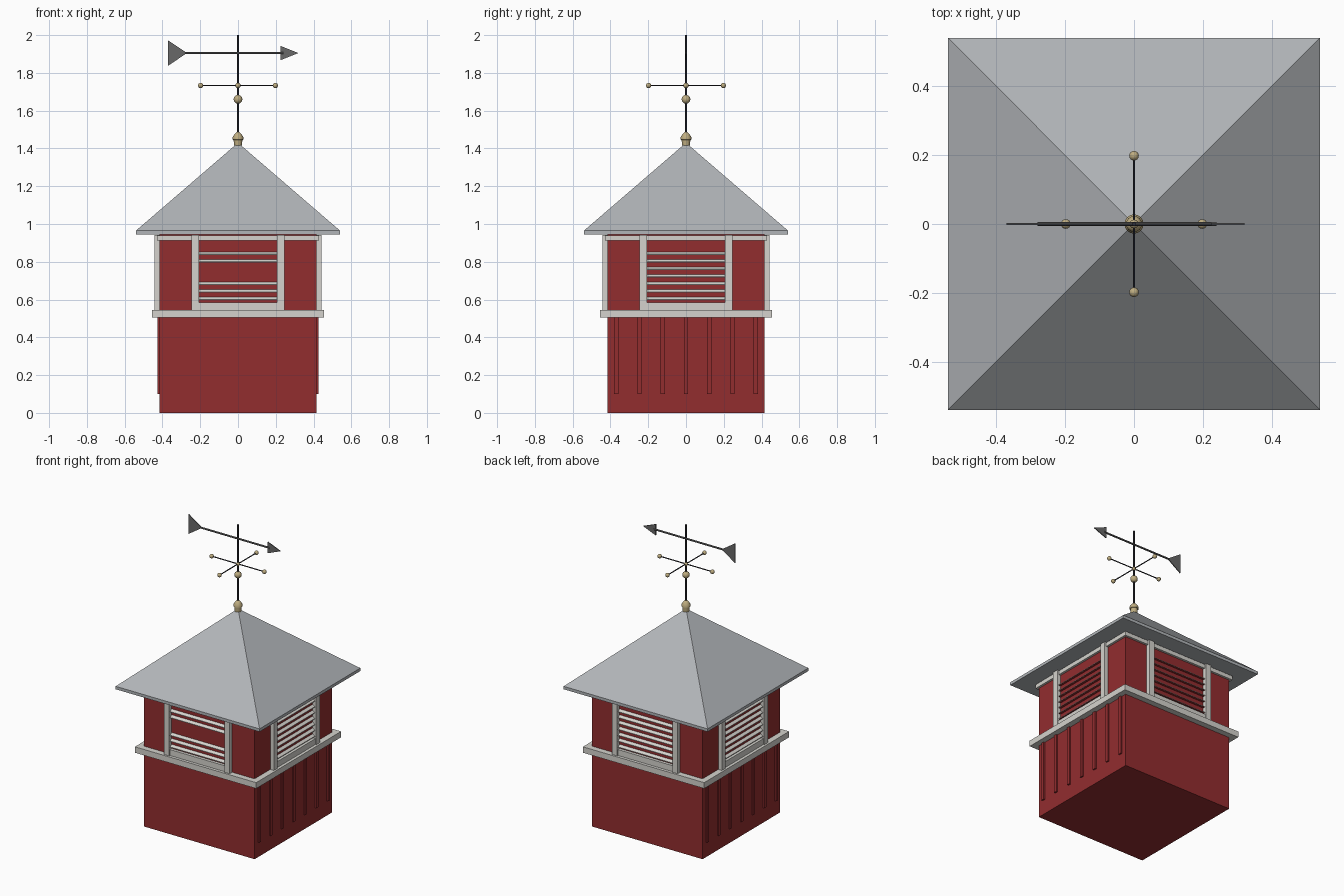
import bpy, bmesh, math
from mathutils import Matrix, Vector

cube = bpy.data.objects.get("Cube")
if cube:
    bpy.data.objects.remove(cube, do_unlink=True)


def material(name, r, g, b):
    m = bpy.data.materials.new(name)
    m.use_nodes = True
    m.diffuse_color = (r, g, b, 1)
    m.node_tree.nodes["Principled BSDF"].inputs["Base Color"].default_value = (r, g, b, 1)
    return m


RED = material("barn red", 0.29, 0.026, 0.028)
WHITE = material("off white trim", 0.66, 0.65, 0.61)
GREY = material("roof grey", 0.44, 0.46, 0.48)
BRASS = material("brass", 0.52, 0.42, 0.22)
IRON = material("dark iron", 0.03, 0.03, 0.04)
STEEL = material("vane grey", 0.14, 0.14, 0.14)


def finish(name, bm, *mats, smooth=False):
    bmesh.ops.recalc_face_normals(bm, faces=bm.faces)
    mesh = bpy.data.meshes.new(name)
    bm.to_mesh(mesh)
    bm.free()
    for m in mats:
        mesh.materials.append(m)
    ob = bpy.data.objects.new(name, mesh)
    bpy.context.collection.objects.link(ob)
    if smooth:
        bpy.context.view_layer.objects.active = ob
        bpy.ops.object.select_all(action="DESELECT")
        ob.select_set(True)
        bpy.ops.object.shade_smooth_by_angle(angle=math.radians(35))
    return ob


def add_box(bm, x0, x1, y0, y1, z0, z1):
    size = Matrix.Diagonal((x1 - x0, y1 - y0, z1 - z0, 1))
    mid = Matrix.Translation(((x0 + x1) / 2, (y0 + y1) / 2, (z0 + z1) / 2))
    bmesh.ops.create_cube(bm, size=1, matrix=mid @ size)


def box(name, mat, *bounds):
    bm = bmesh.new()
    add_box(bm, *bounds)
    return finish(name, bm, mat)


def prism(bm, points, offset):
    """Extrude a flat outline along an offset."""
    face = bm.faces.new([bm.verts.new(p) for p in points])
    res = bmesh.ops.extrude_face_region(bm, geom=[face], use_keep_orig=True)
    verts = [v for v in res["geom"] if isinstance(v, bmesh.types.BMVert)]
    bmesh.ops.translate(bm, verts=verts, vec=offset)


def rod(name, mat, a, b, radius):
    a, b = Vector(a), Vector(b)
    turn = (b - a).to_track_quat("Z", "Y").to_matrix().to_4x4()
    bm = bmesh.new()
    bmesh.ops.create_cone(bm, cap_ends=True, segments=10, radius1=radius, radius2=radius,
                          depth=(b - a).length, matrix=Matrix.Translation((a + b) / 2) @ turn)
    return finish(name, bm, mat, smooth=True)


def ball(name, pos, radius):
    bm = bmesh.new()
    bmesh.ops.create_uvsphere(bm, u_segments=16, v_segments=10, radius=radius,
                              matrix=Matrix.Translation(pos))
    return finish(name, bm, BRASS, smooth=True)


W = 0.415    # half width of the walls

# Walls and the square trim bands
box("walls", RED, -W, W, -W, W, 0, 0.95)
box("middle_band", WHITE, -0.455, 0.455, -0.455, 0.455, 0.505, 0.545)
box("top_band", WHITE, -0.43, 0.43, -0.43, 0.43, 0.913, 0.94)

# Roof: thin fascia slab with a pyramid on it
R = 0.54
bm = bmesh.new()
base = [(-R, -R), (R, -R), (R, R), (-R, R)]
low = [bm.verts.new((x, y, 0.945)) for x, y in base]
high = [bm.verts.new((x, y, 0.965)) for x, y in base]
peak = bm.verts.new((0, 0, 1.43))
bm.faces.new(low)
for i in range(4):
    j = (i + 1) % 4
    bm.faces.new((low[i], low[j], high[j], high[i]))
    bm.faces.new((high[i], high[j], peak))
finish("roof", bm, GREY)

# Louvred window on each side, built at the front and turned
for turn, side in enumerate(("front", "left", "back", "right")):
    spin = Matrix.Rotation(turn * math.pi / 2, 4, "Z")
    bm = bmesh.new()
    for s in (-1, 1):
        x = sorted((s * 0.207, s * 0.247))
        add_box(bm, *x, -0.442, -W, 0.545, 0.942)
    add_box(bm, -0.207, 0.207, -0.435, -W, 0.545, 0.585)
    bm.transform(spin)
    finish(side + "_window_frame", bm, WHITE)

    # Slats slope outward, with red undersides; two are missing at the front
    bm = bmesh.new()
    for i in range(7):
        if side == "front" and i in (3, 4):
            continue
        z = 0.605 + i * 0.04
        prism(bm, [(-0.207, -W - 0.016, z - 0.008), (-0.207, -W - 0.016, z - 0.004),
                   (-0.207, -W, z + 0.008), (-0.207, -W, z - 0.008)], (0.414, 0, 0))
    bmesh.ops.recalc_face_normals(bm, faces=bm.faces)
    for f in bm.faces:
        f.material_index = 1 if f.normal.z < -0.5 else 0
    bm.transform(spin)
    finish(side + "_louvre_slats", bm, WHITE, RED)

# Vertical battens on the two side walls
for side, s in (("left", 1), ("right", -1)):
    bm = bmesh.new()
    x = sorted((s * W, s * 0.425))
    for i in range(-3, 4):
        y = i * 0.123
        add_box(bm, *x, y - 0.011, y + 0.011, 0.1, 0.505)
    finish(side + "_battens", bm, RED)

# Brass finial turned from a profile
bm = bmesh.new()
profile = [(0, 1.415), (0.021, 1.415), (0.023, 1.445), (0.028, 1.447),
           (0.028, 1.46), (0.017, 1.478), (0.008, 1.486), (0, 1.487)]
verts = [bm.verts.new((r, 0, z)) for r, z in profile]
edges = [bm.edges.new(pair) for pair in zip(verts, verts[1:])]
bmesh.ops.spin(bm, geom=verts + edges, cent=(0, 0, 0), axis=(0, 0, 1),
               angle=math.tau, steps=16, use_duplicate=False)
bmesh.ops.remove_doubles(bm, verts=bm.verts, dist=0.0001)
finish("finial", bm, BRASS, smooth=True)

# Weather vane: mast, compass arms and balls
rod("mast", IRON, (0, 0, 1.43), (0, 0, 2), 0.0055)
ball("mast_ball", (0, 0, 1.66), 0.023)
ball("arm_hub", (0, 0, 1.733), 0.013)
rod("arm_across", IRON, (-0.2, 0, 1.733), (0.2, 0, 1.733), 0.0035)
rod("arm_along", IRON, (0, -0.2, 1.733), (0, 0.2, 1.733), 0.0035)
for name, x, y in (("left", 1, 0), ("right", -1, 0), ("front", 0, -1), ("back", 0, 1)):
    ball(name + "_arm_ball", (x * 0.198, y * 0.198, 1.733), 0.014)

# Arrow with flat head and tail
Z = 1.905
rod("arrow_shaft", STEEL, (-0.28, 0, Z), (0.24, 0, Z), 0.006)
for name, x, tip, h in (("arrow_head", 0.225, 0.32, 0.038), ("arrow_tail", -0.37, -0.27, 0.067)):
    bm = bmesh.new()
    prism(bm, [(x, -0.003, Z - h), (tip, -0.003, Z), (x, -0.003, Z + h)], (0, 0.006, 0))
    finish(name, bm, STEEL)
